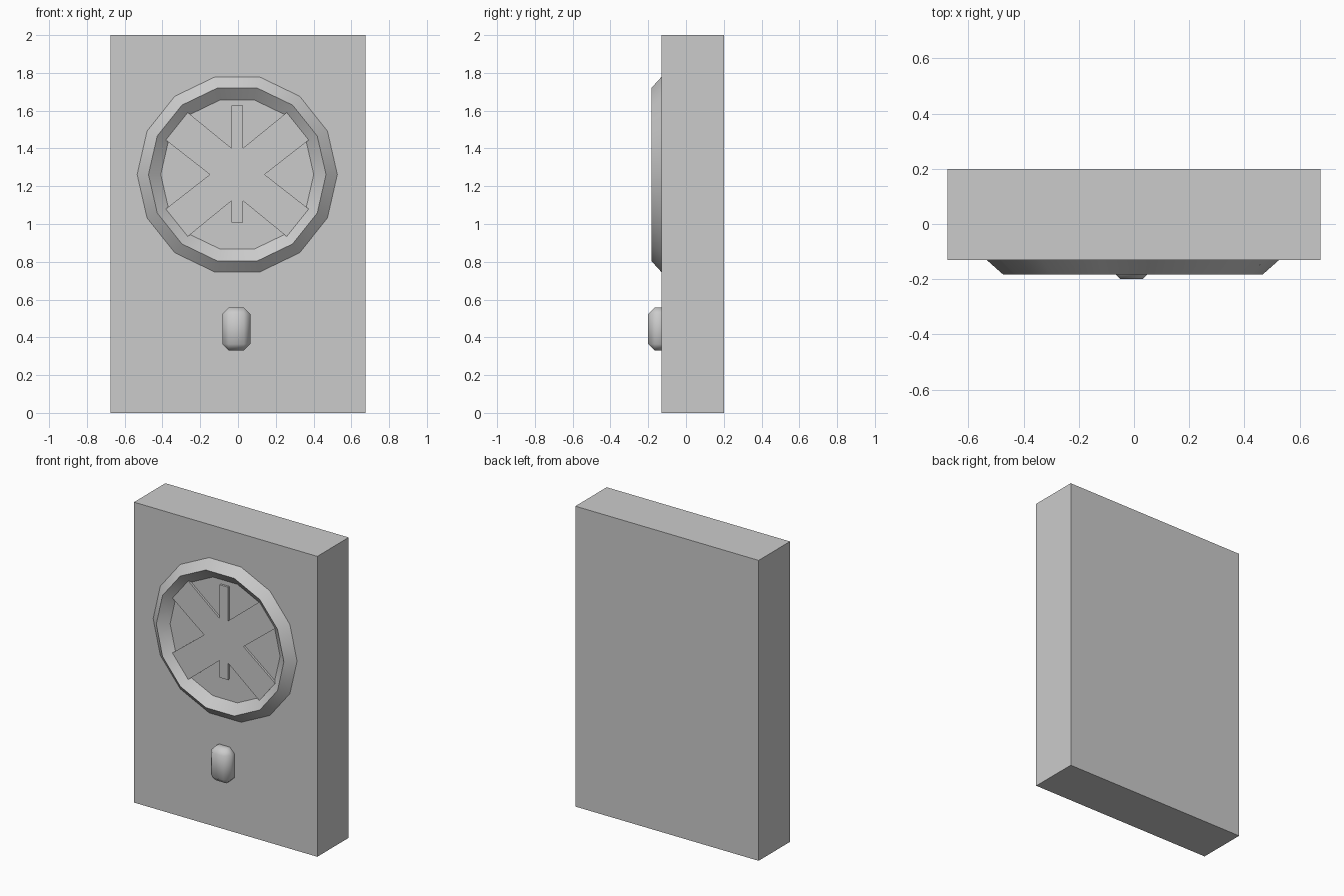
import bpy, bmesh, math
from mathutils import Vector

if "Cube" in bpy.data.objects:
    bpy.data.objects.remove(bpy.data.objects["Cube"])

CX, CZ = -0.004, 1.262      # dial centre
FRONT = -0.13               # front face of the panel
SIDES = 14


def finish(name, bm, smooth=None):
    bmesh.ops.recalc_face_normals(bm, faces=bm.faces)
    mesh = bpy.data.meshes.new(name)
    bm.to_mesh(mesh)
    bm.free()
    ob = bpy.data.objects.new(name, mesh)
    bpy.context.collection.objects.link(ob)
    if smooth:
        bpy.ops.object.select_all(action='DESELECT')
        ob.select_set(True)
        bpy.context.view_layer.objects.active = ob
        bpy.ops.object.shade_smooth_by_angle(angle=math.radians(smooth))
    return ob


def box(name, lo, hi, bevel=0, smooth=None):
    bm = bmesh.new()
    bmesh.ops.create_cube(bm, size=1)
    for v in bm.verts:
        v.co = Vector([l + (c + 0.5) * (h - l) for c, l, h in zip(v.co, lo, hi)])
    if bevel:
        bmesh.ops.bevel(bm, geom=bm.edges[:], offset=bevel, segments=1,
                        affect='EDGES', profile=0.5)
    return finish(name, bm, smooth)


def polar(r, k):
    a = 2 * math.pi * k / SIDES
    return r * math.cos(a), r * math.sin(a)


# Panel
box("panel", (-0.675, FRONT, 0), (0.675, 0.2, 2))

# Dial rim: triangular section swept round 14 sides
bm = bmesh.new()
loops = []
for r, y in ((0.53, FRONT), (0.47, -0.183), (0.405, FRONT)):
    loops.append([bm.verts.new((CX + polar(r, k)[0], y, CZ + polar(r, k)[1]))
                  for k in range(SIDES)])
for i in range(3):
    a, b = loops[i], loops[(i + 1) % 3]
    for k in range(SIDES):
        n = (k + 1) % SIDES
        bm.faces.new((a[k], a[n], b[n], b[k]))
finish("dial_rim", bm, 30)

# Dial cross: four arms reaching the rim plus short vertical bars
arm_low, arm_high = polar(0.42, 1), polar(0.42, 2)
upper = [arm_low, arm_high, (0.031, 0.14), (0.031, 0.365)]
lower = [arm_low, arm_high, (0.031, 0.14), (0.031, 0.253)]
outline = [(0.145, 0)] + upper
outline += [(-x, z) for x, z in reversed(upper)]
outline += [(-0.145, 0)] + [(-x, -z) for x, z in lower]
outline += [(x, -z) for x, z in reversed(lower)]
bm = bmesh.new()
face = bm.faces.new([bm.verts.new((CX + x, FRONT + 0.005, CZ + z)) for x, z in outline])
top = bmesh.ops.extrude_face_region(bm, geom=[face])["geom"]
for v in top:
    if isinstance(v, bmesh.types.BMVert):
        v.co.y = FRONT - 0.014
finish("dial_cross", bm)

# Small chamfered button below the dial
box("button", (-0.083, -0.2, 0.33), (0.065, -0.09, 0.558), bevel=0.034, smooth=50)
